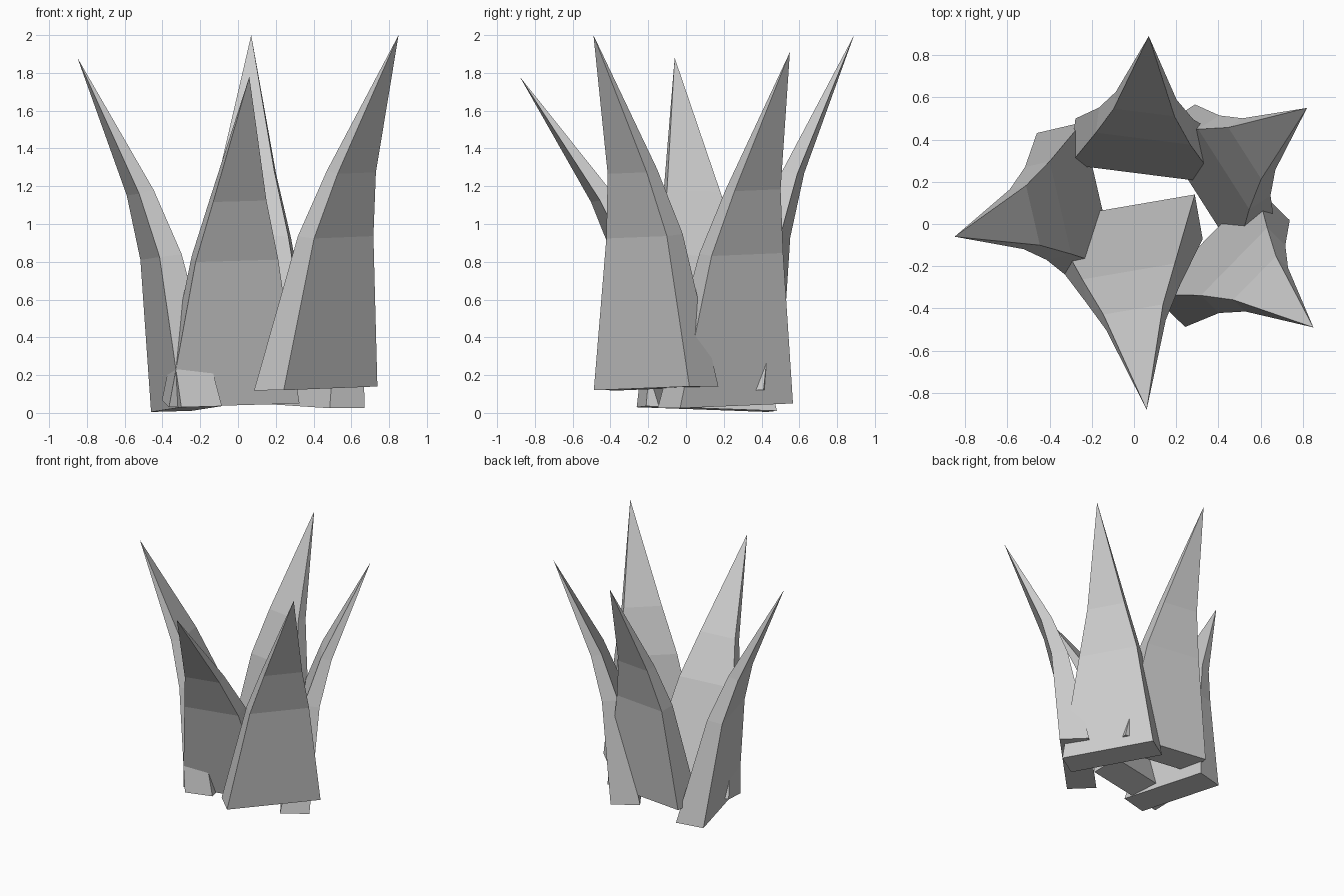
import bpy, bmesh, math
from mathutils import Vector

if "Cube" in bpy.data.objects:
    bpy.data.objects.remove(bpy.data.objects["Cube"])

# Shared leaf section data: height, outward bend, width, thickness, rise of inner side
RINGS = [(0.0, 0.0, 0.71, 0.22, 0.0),
         (0.80, 0.07, 0.45, 0.12, 0.012),
         (1.14, 0.155, 0.29, 0.08, 0.016)]
TIP_H, TIP_OUT = 1.87, 0.44


def leaf(name, left, right, tip):
    """Bent, tapering slab; left/right are the outer base corners seen from outside."""
    left, right, tip = Vector(left), Vector(right), Vector(tip)
    base = (left + right) / 2
    across = (right - left).normalized()
    vec = tip - base
    side = vec.dot(across)
    rise = vec - across * side
    scale = rise.length / math.hypot(TIP_H, TIP_OUT)
    # recover the leaf's own up and outward axes from its tip direction
    r = rise.normalized()
    out0 = across.cross(r)
    if out0.dot(Vector((base.x, base.y, 0))) < 0:
        out0.negate()
    a = math.atan2(TIP_OUT, TIP_H)
    up = r * math.cos(a) - out0 * math.sin(a)
    out = r * math.sin(a) + out0 * math.cos(a)

    bm = bmesh.new()
    loops = []
    for h, o, w, t, lift in RINGS:
        c = base + (up * h + out * o) * scale + across * side * h / TIP_H
        inner = (up * lift - out * t) * scale
        half = across * w / 2 * scale
        loops.append([bm.verts.new(p) for p in
                      (c - half, c + half, c + half + inner, c - half + inner)])
    top = bm.verts.new(tip)
    bm.faces.new(loops[0])
    for lo, hi in zip(loops, loops[1:]):
        for i in range(4):
            j = (i + 1) % 4
            bm.faces.new((lo[i], lo[j], hi[j], hi[i]))
    for i in range(4):
        bm.faces.new((loops[-1][i], loops[-1][(i + 1) % 4], top))
    bmesh.ops.recalc_face_normals(bm, faces=bm.faces)
    me = bpy.data.meshes.new(name)
    bm.to_mesh(me)
    bm.free()
    ob = bpy.data.objects.new(name, me)
    bpy.context.collection.objects.link(ob)


# Five leaves around the centre
leaf("front_leaf", (-0.37, -0.19, 0.03), (0.33, -0.07, 0.05), (0.06, -0.88, 1.78))
leaf("front_right_leaf", (0.24, -0.49, 0.12), (0.74, 0.02, 0.14), (0.85, -0.49, 2.0))
leaf("back_right_leaf", (0.67, -0.03, 0.025), (0.29, 0.565, 0.05), (0.82, 0.55, 1.91))
leaf("back_leaf", (0.43, 0.41, 0.12), (-0.28, 0.50, 0.13), (0.07, 0.89, 2.0))
leaf("left_leaf", (-0.46, 0.43, 0.005), (-0.30, -0.26, 0.03), (-0.85, -0.06, 1.88))
